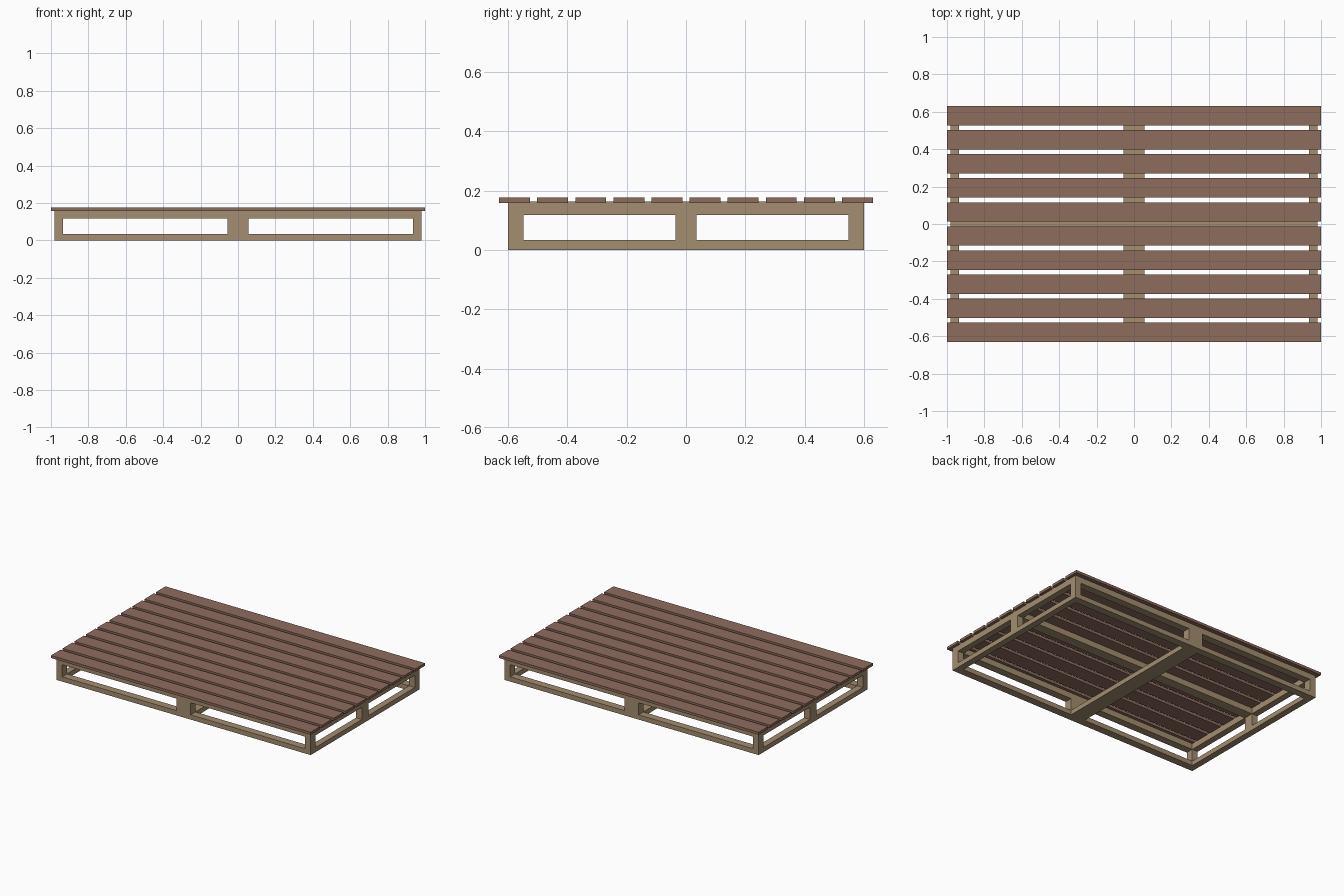
import bpy

cube = bpy.data.objects.get("Cube")
if cube:
    bpy.data.objects.remove(cube, do_unlink=True)


def material(name, color):
    mat = bpy.data.materials.new(name)
    mat.use_nodes = True
    mat.diffuse_color = (*color, 1)
    mat.node_tree.nodes["Principled BSDF"].inputs["Base Color"].default_value = (*color, 1)
    return mat


def box(name, x, y, z, mat):
    """Box given as (min, max) ranges on each axis."""
    bpy.ops.mesh.primitive_cube_add(size=1, location=[sum(r) / 2 for r in (x, y, z)])
    ob = bpy.context.object
    ob.name = name
    ob.scale = [r[1] - r[0] for r in (x, y, z)]
    bpy.ops.object.transform_apply(location=False, rotation=False, scale=True)
    ob.data.materials.append(mat)
    return ob


def span(a, b, side):
    return tuple(sorted((a * side, b * side)))


tan_wood = material("tan_wood", (0.37, 0.27, 0.16))
brown_wood = material("brown_wood", (0.27, 0.15, 0.11))

# Frame dimensions
OUT_X, IN_X, MID_X = 0.98, 0.935, 0.055
OUT_Y, IN_Y, MID_Y = 0.60, 0.547, 0.035
LOW, HIGH = (0, 0.033), (0.117, 0.164)
GAP = (LOW[1], HIGH[0])

# Upper and lower perimeter rails
for level, z in (("lower", LOW), ("upper", HIGH)):
    for side, end, flank in ((-1, "front", "right"), (1, "back", "left")):
        box(f"{level}_{end}_rail", (-OUT_X, OUT_X), span(IN_Y, OUT_Y, side), z, tan_wood)
        box(f"{level}_{flank}_rail", span(IN_X, OUT_X, side), (-IN_Y, IN_Y), z, tan_wood)

# Corner posts and posts in the middle of each side
for sy, end in ((-1, "front"), (1, "back")):
    y = span(IN_Y, OUT_Y, sy)
    for sx, flank in ((-1, "right"), (1, "left")):
        box(f"{end}_{flank}_post", span(IN_X, OUT_X, sx), y, GAP, tan_wood)
    box(f"{end}_middle_post", (-MID_X, MID_X), y, GAP, tan_wood)
for sx, flank in ((-1, "right"), (1, "left")):
    box(f"{flank}_middle_post", span(IN_X, OUT_X, sx), (-MID_Y, MID_Y), GAP, tan_wood)

# Middle beams: one across the bottom, one lengthwise under the deck
box("lower_cross_beam", (-MID_X, MID_X), (-IN_Y, IN_Y), LOW, tan_wood)
box("upper_long_beam", (-IN_X, IN_X), (-MID_Y, MID_Y), HIGH, tan_wood)

# Deck slats
SLATS, HALF, WIDTH = 10, 0.63, 0.104
pitch = (2 * HALF - WIDTH) / (SLATS - 1)
deck = box("deck_slats", (-1, 1), (-HALF, WIDTH - HALF), (0.158, 0.176), brown_wood)
array = deck.modifiers.new("slat_array", "ARRAY")
array.count = SLATS
array.use_relative_offset = False
array.use_constant_offset = True
array.constant_offset_displace = (0, pitch, 0)
